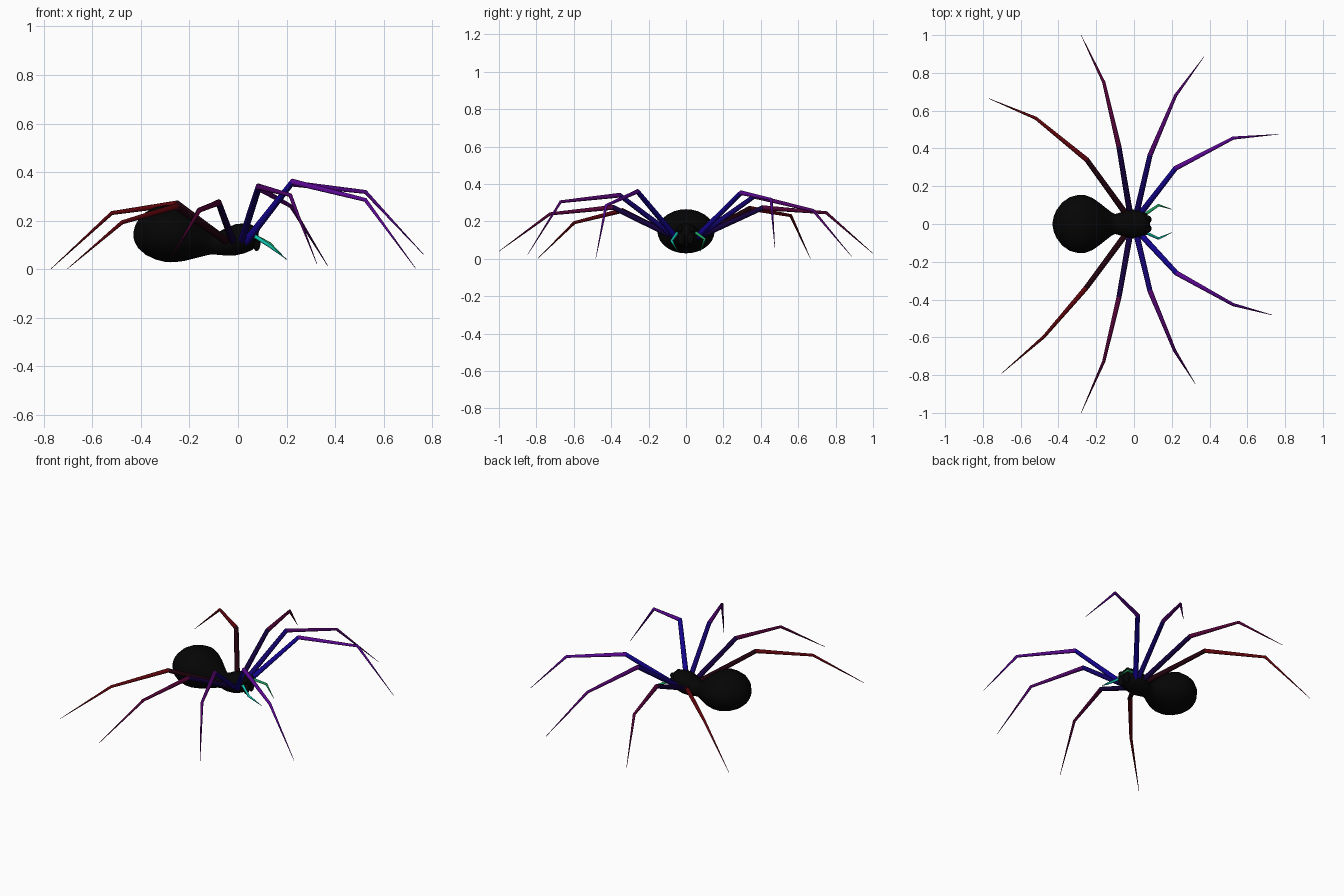
import bpy, bmesh, math
from mathutils import Vector

if "Cube" in bpy.data.objects:
    bpy.data.objects.remove(bpy.data.objects["Cube"])


def material(name, rgb):
    # rgb is given as 0-255 screen values
    m = bpy.data.materials.new(name)
    m.diffuse_color = [(c / 255) ** 2.2 for c in rgb] + [1]
    m.use_nodes = True
    m.node_tree.nodes["Principled BSDF"].inputs["Base Color"].default_value = m.diffuse_color
    return m


def finish(bm, name, mats, angle):
    bmesh.ops.recalc_face_normals(bm, faces=bm.faces)
    me = bpy.data.meshes.new(name)
    bm.to_mesh(me)
    bm.free()
    ob = bpy.data.objects.new(name, me)
    bpy.context.collection.objects.link(ob)
    for m in mats:
        me.materials.append(m)
    bpy.ops.object.select_all(action='DESELECT')
    bpy.context.view_layer.objects.active = ob
    ob.select_set(True)
    bpy.ops.object.shade_smooth_by_angle(angle=math.radians(angle))
    return ob


def loft(bm, rings, mat_of=lambda i: 0):
    loops = [[bm.verts.new(p) for p in ring] for ring in rings]
    n = len(loops[0])
    for i, (a, b) in enumerate(zip(loops, loops[1:])):
        for k in range(n):
            f = bm.faces.new((a[k], a[(k + 1) % n], b[(k + 1) % n], b[k]))
            f.material_index = mat_of(i)
    bm.faces.new(loops[0]).material_index = mat_of(0)
    bm.faces.new(loops[-1]).material_index = mat_of(len(loops) - 2)


def limb(name, points, radii, colors, sides=8):
    # tapered tube mitred at every joint
    pts = [Vector(p) for p in points]
    rings = []
    for i, p in enumerate(pts):
        d_in = (p - pts[max(i - 1, 0)]).normalized()
        d_out = (pts[min(i + 1, len(pts) - 1)] - p).normalized()
        t = (d_in + d_out).normalized()
        u = t.cross(Vector((0, 0, 1))).normalized()
        v = u.cross(t)
        rings.append([p + radii[i] * (u * math.cos(a) + v * math.sin(a))
                      for a in (2 * math.pi * k / sides for k in range(sides))])
    bm = bmesh.new()
    loft(bm, rings, lambda i: min(i, len(colors) - 1))
    mats = [material(f"{name}_color_{i}", c) for i, c in enumerate(colors)]
    finish(bm, name, mats, 50)


black = material("black_shell", (13, 13, 13))

# Body: abdomen, waist and head as one lofted form (x, z centre, half width, half height)
profile = [(-.431, .142, .01, .01), (-.425, .143, .04, .033), (-.41, .145, .075, .06),
           (-.38, .147, .114, .088), (-.34, .148, .142, .108), (-.30, .147, .153, .117),
           (-.26, .147, .153, .118), (-.22, .142, .138, .108), (-.18, .133, .110, .089),
           (-.15, .123, .086, .071), (-.12, .112, .063, .053), (-.10, .106, .053, .045),
           (-.075, .107, .06, .049), (-.045, .114, .073, .058), (-.01, .121, .077, .064),
           (.025, .127, .072, .062), (.055, .13, .06, .053), (.075, .132, .044, .04),
           (.085, .132, .015, .015)]
bm = bmesh.new()
loft(bm, [[(x, ry * math.cos(a), z + rz * math.sin(a))
           for a in (2 * math.pi * k / 28 for k in range(28))] for x, z, ry, rz in profile])
finish(bm, "body", [black], 60)


def bead(name, loc, size):
    bm = bmesh.new()
    bmesh.ops.create_uvsphere(bm, u_segments=14, v_segments=8, radius=1)
    for v in bm.verts:
        v.co = Vector([v.co[i] * size[i] + loc[i] for i in range(3)])
    finish(bm, name, [black], 60)


# Eyes and jaws
for side, s in (("left", 1), ("right", -1)):
    bead(f"{side}_eye", (.072, s * .03, .158), (.016, .016, .016))
    bead(f"{side}_outer_eye", (.06, s * .046, .148), (.013, .013, .013))
    bead(f"{side}_jaw", (.077, s * .024, .108), (.016, .019, .034))

# Legs, front to back: root x, then (knee, ankle, tip) for each side
legs = [
    ("front", .03,
     [(.22, .295, .353), (.525, .455, .318), (.765, .475, .06)],
     [(.225, -.26, .36), (.525, -.427, .285), (.732, -.482, .003)],
     (26, 12, 140), (92, 16, 145)),
    ("second", .012,
     [(.085, .365, .334), (.22, .68, .258), (.37, .885, .013)],
     [(.085, -.355, .34), (.215, -.67, .305), (.325, -.847, .022)],
     (25, 10, 105), (82, 13, 105)),
    ("third", -.02,
     [(-.08, .41, .273), (-.16, .75, .246), (-.28, 1, .028)],
     [(-.08, -.39, .275), (-.16, -.727, .24), (-.28, -1, .04)],
     (26, 6, 62), (85, 11, 58)),
    ("rear", -.04,
     [(-.25, .34, .27), (-.52, .56, .231), (-.77, .665, .002)],
     [(-.255, -.34, .258), (-.477, -.597, .193), (-.702, -.792, .002)],
     (38, 9, 20), (95, 14, 20)),
]
for name, x, left, right, c1, c2 in legs:
    for side, s, pts in (("left", 1, left), ("right", -1, right)):
        limb(f"{name}_{side}_leg", [(x, s * .05, .11)] + pts,
             (.016, .0135, .0085, .001), (c1, c2, c2))

# Feelers beside the jaws
limb("left_feeler", [(.05, .045, .145), (.13, .1, .105), (.199, .078, .04)],
     (.009, .007, .001), ((35, 165, 100),))
limb("right_feeler", [(.05, -.04, .148), (.13, -.077, .096), (.201, -.045, .04)],
     (.009, .007, .001), ((25, 195, 175),))
